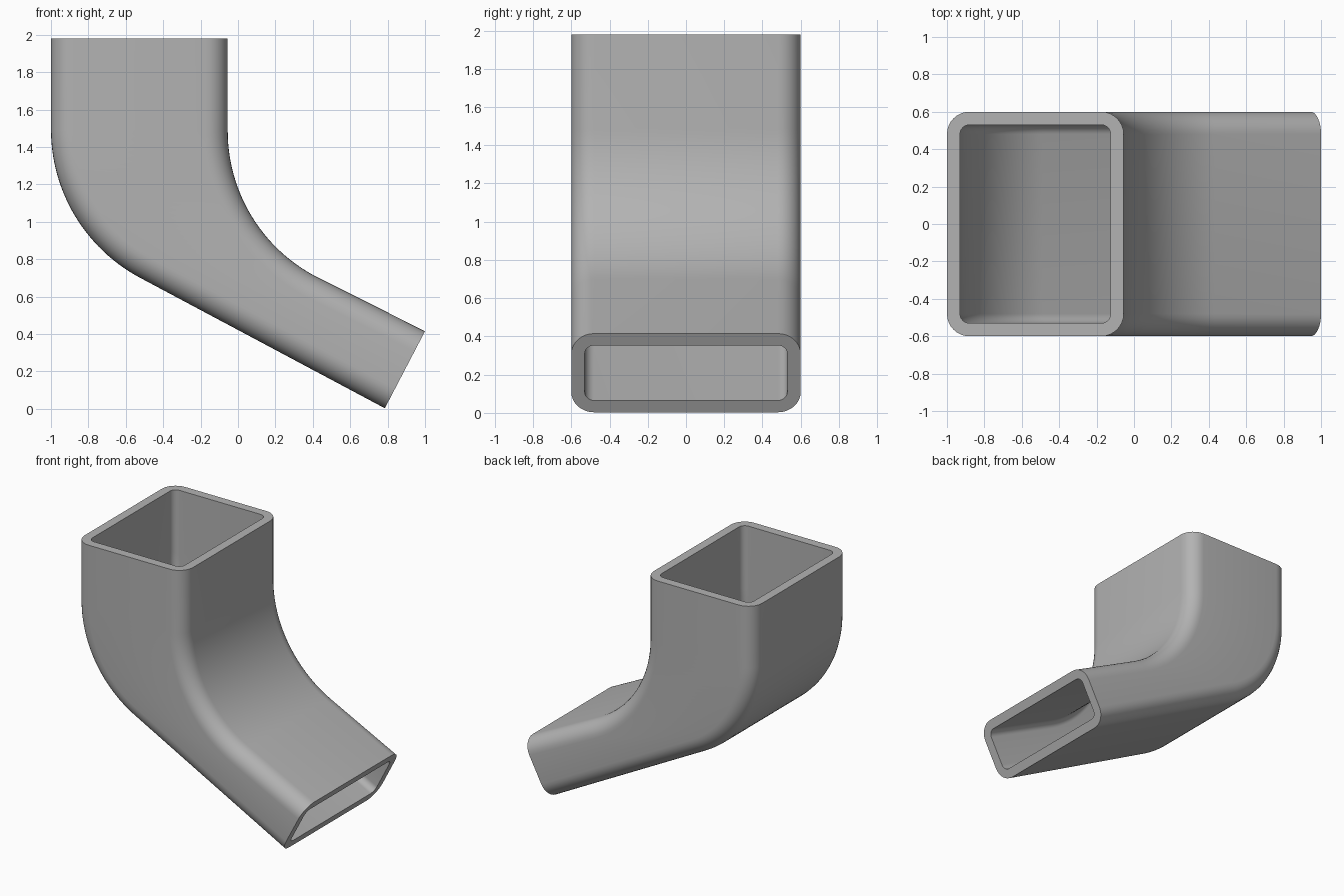
import bpy
import bmesh
from math import sin, cos, pi, atan2
from mathutils import Vector

cube = bpy.data.objects.get("Cube")
if cube:
    bpy.data.objects.remove(cube)

TOP = 1.98
HALF_WIDTH = 0.6
WALL = 0.07
FILLET = 0.12
ARC_STEPS = 28
FILLET_STEPS = 8
EXIT_LOW = Vector((0.785, 0.003))
EXIT_HIGH = Vector((1.0, 0.415))
EXIT_EDGE = (EXIT_HIGH - EXIT_LOW).normalized()


def bend_path(x, radius, arc_end, exit_point, inset, side):
    """Side profile of one wall: straight drop, arc, straight run to the exit.
    side is 1 for the lower wall and -1 for the upper wall."""
    run = exit_point - arc_end
    turn = pi / 2 + atan2(run.y, run.x)
    turn = pi / 2 - (pi / 2 - turn)
    centre = Vector((x + radius, arc_end.y + radius * sin(turn)))
    r = radius - side * inset
    path = [Vector((x + side * inset, TOP))]
    for i in range(ARC_STEPS + 1):
        a = turn * i / ARC_STEPS
        path.append(centre + Vector((-cos(a), -sin(a))) * r)
    path.append(exit_point + EXIT_EDGE * inset * side)
    return path


def lower_path(inset):
    return bend_path(-1.0, 0.9, Vector((-0.525, 0.70)), EXIT_LOW, inset, 1)


def upper_path(inset):
    return bend_path(-0.055, 0.88, Vector((0.431, 0.70)), EXIT_HIGH, inset, -1)


def skin_rows(bm, inset, radius):
    """Lengthwise vertex rows around a rounded rectangular tube."""
    half = HALF_WIDTH - inset
    corner = []
    for i in range(FILLET_STEPS + 1):
        a = pi / 2 * i / FILLET_STEPS
        corner.append((inset + radius * (1 - sin(a)), half - radius * (1 - cos(a))))
    across = [(d, -y) for d, y in corner] + corner[::-1]
    rows = []
    for path, section in ((lower_path, across), (upper_path, across[::-1])):
        for d, y in section:
            rows.append([bm.verts.new((p.x, y, p.y)) for p in path(d)])
    return rows


# Hollow duct: outer skin, inner skin and the two rims joining them
bm = bmesh.new()
outer = skin_rows(bm, 0.0, FILLET)
inner = skin_rows(bm, WALL, FILLET - WALL)
count = len(outer)
for rows in (outer, inner):
    for j in range(count):
        a, b = rows[j], rows[(j + 1) % count]
        for i in range(len(a) - 1):
            bm.faces.new((a[i], a[i + 1], b[i + 1], b[i]))
for end in (0, -1):
    for j in range(count):
        k = (j + 1) % count
        bm.faces.new((outer[j][end], outer[k][end], inner[k][end], inner[j][end]))
bmesh.ops.recalc_face_normals(bm, faces=bm.faces)

mesh = bpy.data.meshes.new("bent_duct")
bm.to_mesh(mesh)
bm.free()
duct = bpy.data.objects.new("bent_duct", mesh)
bpy.context.collection.objects.link(duct)

# Plain grey plastic
grey = bpy.data.materials.new("grey")
grey.use_nodes = True
colour = (0.45, 0.45, 0.45, 1.0)
grey.diffuse_color = colour
grey.node_tree.nodes["Principled BSDF"].inputs["Base Color"].default_value = colour
mesh.materials.append(grey)

# Smooth bends with crisp rims
bpy.ops.object.select_all(action="DESELECT")
duct.select_set(True)
bpy.context.view_layer.objects.active = duct
bpy.ops.object.shade_smooth_by_angle(angle=pi / 6)
